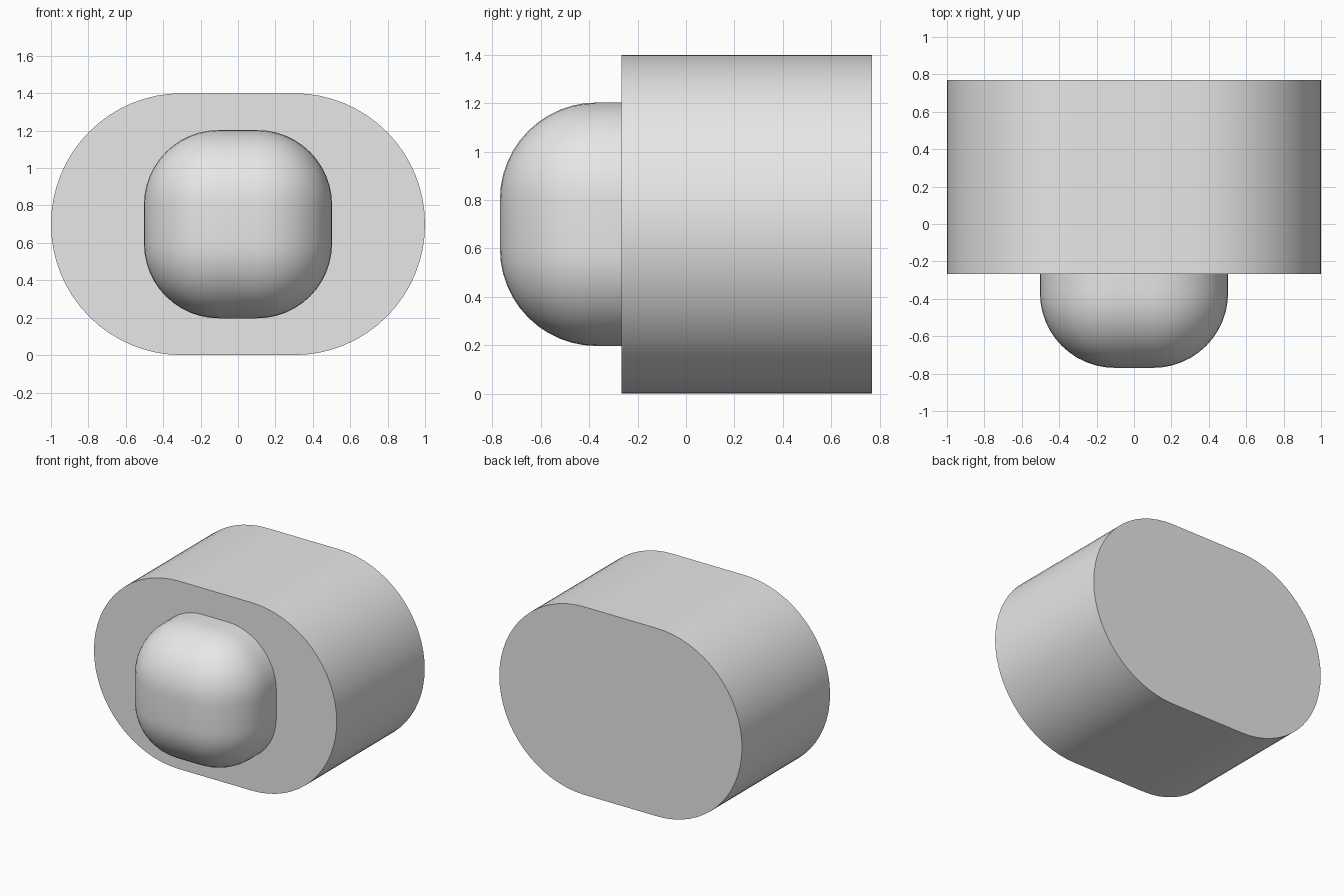
import bpy, bmesh, math

cube = bpy.data.objects.get("Cube")
if cube:
    bpy.data.objects.remove(cube, do_unlink=True)

grey = bpy.data.materials.new("light_grey")
grey.use_nodes = True
grey.diffuse_color = (0.8, 0.8, 0.8, 1)
grey.node_tree.nodes["Principled BSDF"].inputs["Base Color"].default_value = (0.8, 0.8, 0.8, 1)

FRONT, FACE, BACK, MID = -0.769, -0.267, 0.769, 0.7


def finish(name, bm):
    """Turn a bmesh into a smooth-shaded object with the shared material."""
    bmesh.ops.recalc_face_normals(bm, faces=bm.faces)
    mesh = bpy.data.meshes.new(name)
    bm.to_mesh(mesh)
    bm.free()
    mesh.materials.append(grey)
    obj = bpy.data.objects.new(name, mesh)
    bpy.context.collection.objects.link(obj)
    bpy.ops.object.select_all(action='DESELECT')
    obj.select_set(True)
    bpy.context.view_layer.objects.active = obj
    bpy.ops.object.shade_smooth_by_angle(angle=math.radians(30))
    return obj


# Housing: a capsule outline pushed from front to back
radius, straight, steps = 0.7, 0.3, 32
bm = bmesh.new()
outline = []
for side in (1, -1):
    for i in range(steps + 1):
        a = math.pi * (i / steps - 0.5)
        outline.append(bm.verts.new((side * (straight + radius * math.cos(a)), FACE,
                                     MID + side * radius * math.sin(a))))
face = bm.faces.new(outline)
pushed = bmesh.ops.extrude_face_region(bm, geom=[face], use_keep_orig=True)
moved = [g for g in pushed["geom"] if isinstance(g, bmesh.types.BMVert)]
bmesh.ops.translate(bm, verts=moved, vec=(0, BACK - FACE, 0))
finish("housing", bm)

# Button: a heavily rounded cube half sunk into the housing
size = 1.006
bm = bmesh.new()
bmesh.ops.create_cube(bm, size=size)
bmesh.ops.bevel(bm, geom=bm.edges[:], offset=0.4, segments=12, profile=0.5,
                affect='EDGES', clamp_overlap=True)
bmesh.ops.translate(bm, verts=bm.verts, vec=(0, FRONT + size / 2, MID))
finish("button", bm)
